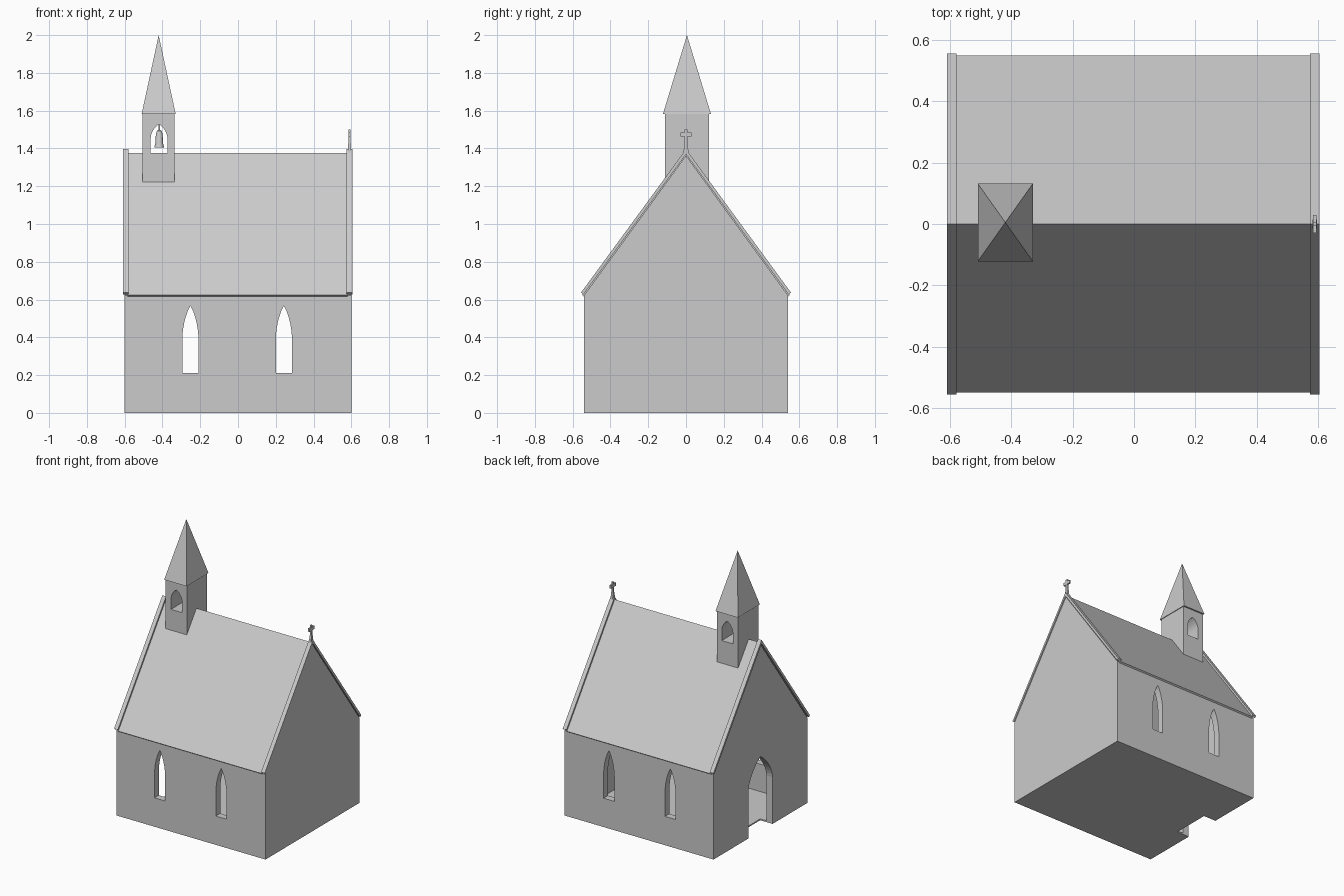
import bpy, bmesh, math
from mathutils import Vector

if "Cube" in bpy.data.objects:
    bpy.data.objects.remove(bpy.data.objects["Cube"], do_unlink=True)

GREY = (0.6, 0.6, 0.6, 1)
stone = bpy.data.materials.new("grey stone")
stone.use_nodes = True
stone.diffuse_color = GREY
stone.node_tree.nodes["Principled BSDF"].inputs["Base Color"].default_value = GREY


def finish(name, bm):
    bmesh.ops.recalc_face_normals(bm, faces=bm.faces)
    mesh = bpy.data.meshes.new(name)
    bm.to_mesh(mesh)
    bm.free()
    mesh.materials.append(stone)
    ob = bpy.data.objects.new(name, mesh)
    bpy.context.collection.objects.link(ob)
    return ob


def prism(name, profile, start, end, axis="x"):
    """Extrude a profile of (across, z) points along x or y."""
    def place(p, d):
        return (d, p[0], p[1]) if axis == "x" else (p[0], d, p[1])
    bm = bmesh.new()
    a = [bm.verts.new(place(p, start)) for p in profile]
    b = [bm.verts.new(place(p, end)) for p in profile]
    bm.faces.new(a)
    bm.faces.new(b)
    for i in range(len(a)):
        j = (i + 1) % len(a)
        bm.faces.new((a[i], a[j], b[j], b[i]))
    return finish(name, bm)


def box(name, low, high):
    corners = [(low[1], low[2]), (high[1], low[2]), (high[1], high[2]), (low[1], high[2])]
    return prism(name, corners, low[0], high[0])


def arch(centre, half, sill, spring, top, power, steps=8):
    """Arched opening outline: low power is pointed, 2 is round."""
    right = []
    for i in range(steps):
        t = i / steps
        right.append((half * (1 - t ** power) ** (1 / 1.15), spring + (top - spring) * t))
    right = [(half, sill)] + right
    left = [(-w, z) for w, z in reversed(right)]
    return [(centre + w, z) for w, z in right + [(0, top)] + left]


def gable(half, eave, ridge, floor):
    return [(-half, floor), (half, floor), (half, eave), (0, ridge), (-half, eave)]


def chevron(half, ridge, slope, thick):
    """Roof-shaped band with square-cut eaves."""
    n = Vector((slope, 1)).normalized() * thick
    eave = ridge - slope * half
    return [(-half, eave), (0, ridge), (half, eave), (half - n.x, eave - n.y),
            (0, ridge - thick * math.hypot(slope, 1)), (-half + n.x, eave - n.y)]


def cut(target, cutter):
    cutter.hide_render = True
    mod = target.modifiers.new("opening", "BOOLEAN")
    mod.operation = "DIFFERENCE"
    mod.solver = "EXACT"
    mod.object = cutter
    bpy.context.view_layer.objects.active = target
    bpy.ops.object.modifier_apply(modifier=mod.name)
    bpy.data.objects.remove(cutter, do_unlink=True)


# Hollow nave walls with gable ends
SLOPE = 1.366
walls = prism("nave_walls", gable(0.54, 0.622, 1.362, 0), -0.6, 0.6)
cut(walls, prism("inside_cutter", gable(0.49, 0.62, 1.29, 0.01), -0.55, 0.55))

# Lancet windows through both long walls, and the arched doorway
for x in (-0.252, 0.243):
    cut(walls, prism("window_cutter", arch(x, 0.043, 0.21, 0.38, 0.567, 2), -0.7, 0.7, "y"))
cut(walls, prism("door_cutter", arch(0, 0.14, -0.1, 0.34, 0.545, 1.7), -0.7, -0.5))

# Roof slopes and raised gable copings
prism("roof", chevron(0.55, 1.375, SLOPE, 0.012), -0.585, 0.58)
for name, x in (("door_gable_coping", -0.61), ("cross_gable_coping", 0.575)):
    prism(name, chevron(0.556, 1.396, SLOPE, 0.016), x, x + 0.03)

# Gable cross
CX = 0.59
prism("cross_foot", [(-0.016, 1.37), (0.016, 1.37), (0.007, 1.425), (-0.007, 1.425)],
      CX - 0.008, CX + 0.008)
box("cross_shaft", (CX - 0.006, -0.007, 1.4), (CX + 0.006, 0.007, 1.5))
box("cross_arms", (CX - 0.006, -0.03, 1.462), (CX + 0.006, 0.03, 1.485))

# Bell tower astride the ridge, open front to back
TX, TY = -0.42, 0.005
tower = prism("bell_tower", [(-0.111, 1.22), (0, 1.36), (0.121, 1.21),
                             (0.121, 1.585), (-0.111, 1.585)], TX - 0.085, TX + 0.085)
cut(tower, prism("bell_opening_cutter", arch(TX + 0.002, 0.045, 1.375, 1.44, 1.528, 2.4),
                 -0.3, 0.3, "y"))

# Spire
bm = bmesh.new()
base = [bm.verts.new((TX + sx * 0.09, TY + sy * 0.127, 1.583))
        for sx, sy in ((-1, -1), (1, -1), (1, 1), (-1, 1))]
tip = bm.verts.new((TX, TY, 2.0))
bm.faces.new(base)
for i in range(4):
    bm.faces.new((base[i], base[(i + 1) % 4], tip))
finish("spire", bm)

# Bell, turned from a profile
bm = bmesh.new()
profile = [(0, 1.412), (0.022, 1.405), (0.026, 1.405), (0.02, 1.43), (0.018, 1.475),
           (0.012, 1.493), (0.005, 1.498), (0.005, 1.535), (0, 1.535)]
points = [bm.verts.new((TX + 0.003 + r, TY, z)) for r, z in profile]
edges = [bm.edges.new(pair) for pair in zip(points, points[1:])]
bmesh.ops.spin(bm, geom=points + edges, cent=(TX + 0.003, TY, 0), axis=(0, 0, 1),
               angle=math.tau, steps=16, use_merge=True)
bmesh.ops.remove_doubles(bm, verts=bm.verts, dist=0.0001)
bell = finish("bell", bm)
bpy.ops.object.select_all(action="DESELECT")
bell.select_set(True)
bpy.context.view_layer.objects.active = bell
bpy.ops.object.shade_smooth_by_angle(angle=math.radians(35))
